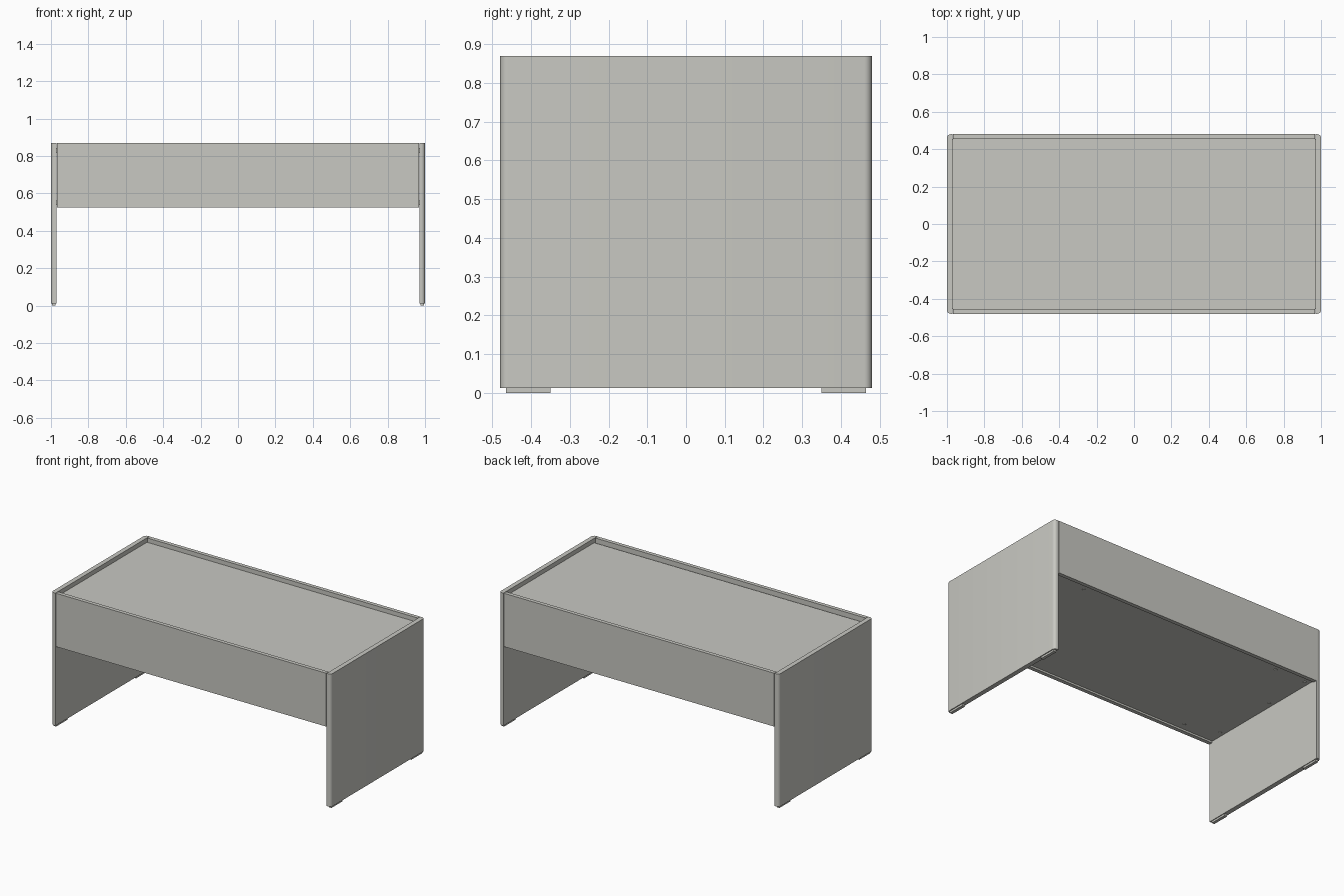
import bpy, bmesh, math
from mathutils import Vector

cube = bpy.data.objects.get("Cube")
if cube:
    bpy.data.objects.remove(cube)


def make_material(name, colour):
    mat = bpy.data.materials.new(name)
    mat.use_nodes = True
    mat.diffuse_color = colour
    bsdf = next(n for n in mat.node_tree.nodes if n.type == 'BSDF_PRINCIPLED')
    bsdf.inputs["Base Color"].default_value = colour
    return mat


GREY = make_material("warm light grey", (0.58, 0.58, 0.54, 1))


def finish(bm, name):
    mesh = bpy.data.meshes.new(name)
    bm.to_mesh(mesh)
    bm.free()
    mesh.materials.append(GREY)
    obj = bpy.data.objects.new(name, mesh)
    bpy.context.collection.objects.link(obj)
    bpy.ops.object.select_all(action='DESELECT')
    obj.select_set(True)
    bpy.context.view_layer.objects.active = obj
    bpy.ops.object.shade_smooth_by_angle(angle=math.radians(35))
    return obj


def box(name, low, high, radius=0.0, pick=None):
    """Box between two corners; edges chosen by pick are rounded."""
    low, high = Vector(low), Vector(high)
    bm = bmesh.new()
    bmesh.ops.create_cube(bm, size=1)
    for v in bm.verts:
        v.co = (low + high) / 2 + v.co * (high - low)
    if radius:
        edges = [e for e in bm.edges if pick(e)]
        bmesh.ops.bevel(bm, geom=edges, offset=radius, segments=6,
                        profile=0.5, affect='EDGES')
    return finish(bm, name)


def outer_upright(e):
    a, b = (v.co for v in e.verts)
    return abs(a.z - b.z) > 0.1 and abs(a.x) > 0.99


TOP, APRON_BASE = 0.87, 0.525
INNER, DEPTH = 0.967, 0.48

for side, sx in (("left", 1), ("right", -1)):
    # End panel with rounded outer upright edges
    xs = sorted((sx * 0.97, sx * 1.0))
    box(side + "_end_panel", (xs[0], -DEPTH, 0.012), (xs[1], DEPTH, TOP),
        0.02, outer_upright)
    # Low glide feet under the panel
    for end, sy in (("front", -1), ("back", 1)):
        fx = sorted((sx * 0.975, sx * 0.994))
        fy = sorted((sy * 0.35, sy * 0.465))
        box(f"{side}_{end}_foot", (fx[0], fy[0], 0), (fx[1], fy[1], 0.013))

# Long aprons standing proud of the table surface
for end, sy in (("front", -1), ("back", 1)):
    ys = sorted((sy * 0.455, sy * DEPTH))
    box(end + "_apron", (-INNER, ys[0], APRON_BASE), (INNER, ys[1], TOP))

# Recessed table surface, with a narrow groove behind the front apron
box("table_surface", (-0.97, -0.447, 0.815), (0.97, 0.455, 0.842))
box("groove_floor", (-0.97, -0.455, 0.815), (0.97, -0.447, 0.834))

# Recessed board closing the underside
box("underside_board", (-0.97, -0.455, APRON_BASE + 0.012),
    (0.97, 0.455, APRON_BASE + 0.037))

# Small fixing caps on the underside
for sx in (-1, 1):
    for x, y in ((0.72, 0.41), (0.72, -0.41), (0.94, 0.41),
                 (0.94, 0.09), (0.94, -0.35)):
        bm = bmesh.new()
        bmesh.ops.create_cone(bm, cap_ends=True, segments=16,
                              radius1=0.01, radius2=0.01, depth=0.006)
        bmesh.ops.translate(bm, verts=bm.verts,
                            vec=(sx * x, y, APRON_BASE + 0.011))
        finish(bm, "fixing_cap")
